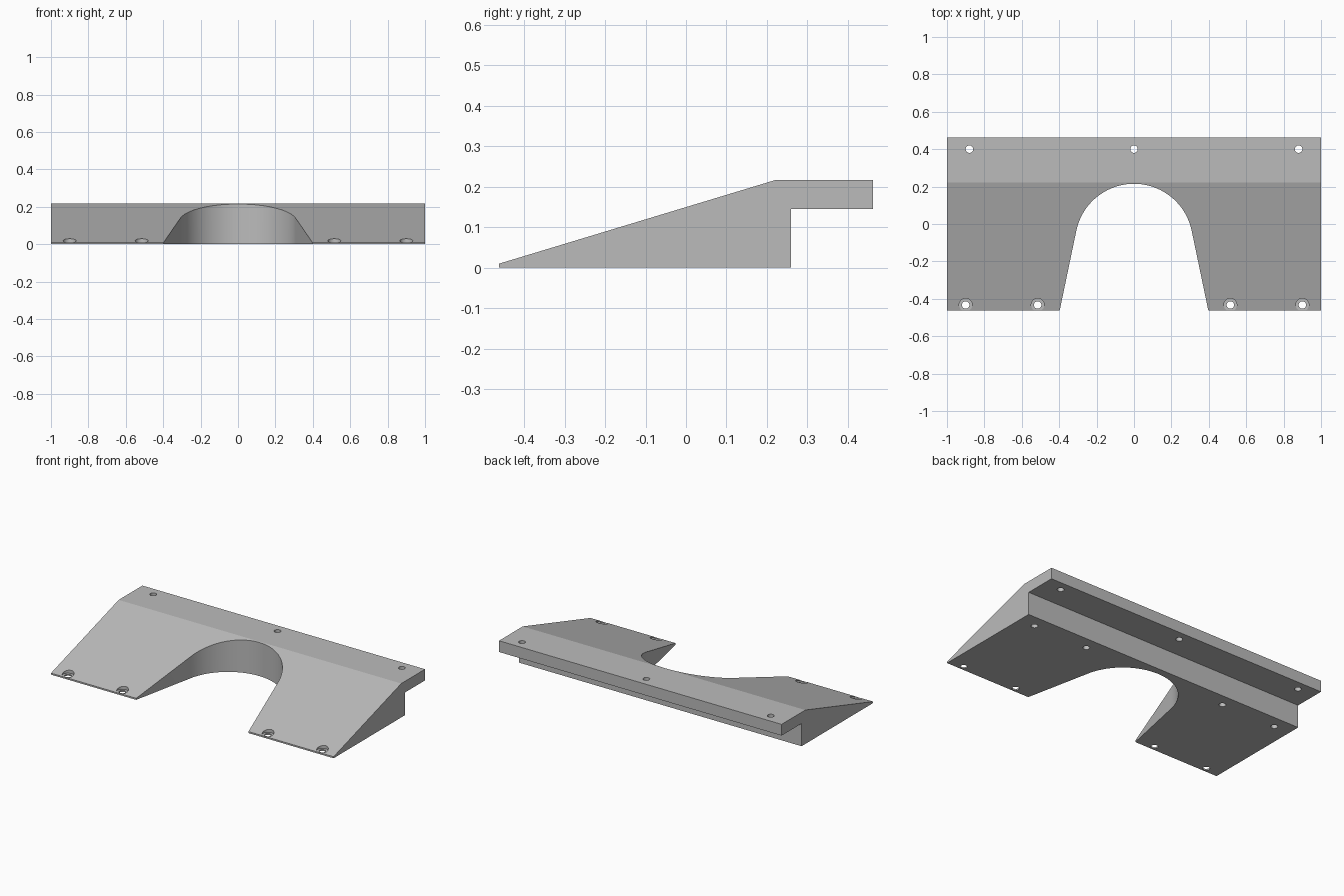
import bpy, bmesh
from math import sin, cos, radians

if "Cube" in bpy.data.objects:
    bpy.data.objects.remove(bpy.data.objects["Cube"], do_unlink=True)

grey = bpy.data.materials.new("light grey")
grey.use_nodes = True
colour = (0.5, 0.5, 0.5, 1)
grey.diffuse_color = colour
grey.node_tree.nodes["Principled BSDF"].inputs["Base Color"].default_value = colour


def prism(name, points, offset):
    """Extrude a closed outline along the offset vector."""
    bm = bmesh.new()
    face = bm.faces.new([bm.verts.new(p) for p in points])
    new = bmesh.ops.extrude_face_region(bm, geom=[face])["geom"]
    bmesh.ops.translate(bm, vec=offset,
                        verts=[v for v in new if isinstance(v, bmesh.types.BMVert)])
    bmesh.ops.recalc_face_normals(bm, faces=bm.faces)
    mesh = bpy.data.meshes.new(name)
    bm.to_mesh(mesh)
    bm.free()
    mesh.materials.append(grey)
    ob = bpy.data.objects.new(name, mesh)
    bpy.context.collection.objects.link(ob)
    return ob


def cut(ob, cutter):
    """Subtract a cutter and remove it."""
    cutter.hide_render = True
    bpy.context.view_layer.objects.active = ob
    mod = ob.modifiers.new("cut", 'BOOLEAN')
    mod.operation = 'DIFFERENCE'
    mod.solver = 'EXACT'
    mod.object = cutter
    bpy.ops.object.modifier_apply(modifier=mod.name)
    bpy.data.objects.remove(cutter, do_unlink=True)


def drill(ob, x, y, radius, low, high, sides=32):
    ring = [radians(360 * i / sides) for i in range(sides)]
    points = [(x + radius * cos(a), y + radius * sin(a), low) for a in ring]
    cut(ob, prism("drill", points, (0, 0, high - low)))


# Ramp body with a rear overhanging ledge
profile = [(-0.462, 0), (-0.462, 0.01), (0.222, 0.217), (0.462, 0.217),
           (0.462, 0.145), (0.26, 0.145), (0.26, 0)]
ramp = prism("ramp", [(-1, y, z) for y, z in profile], (2, 0, 0))

# Flared notch ending in a round arch
radius, centre, steps = 0.315, -0.1, 48
angles = [radians(11.8 + (180 - 23.6) * i / steps) for i in range(steps + 1)]
outline = [(radius * cos(a), centre + radius * sin(a), -0.1) for a in angles]
outline += [(-0.426, -0.6, -0.1), (0.426, -0.6, -0.1)]
cut(ramp, prism("notch", outline, (0, 0, 0.5)))

# Through holes in the ledge
for x in (-0.88, 0, 0.88):
    drill(ramp, x, 0.4, 0.02, 0.1, 0.3)

for side in (-1, 1):
    # Counterbored holes along the front edge
    for x in (0.515, 0.9):
        drill(ramp, side * x, -0.433, 0.035, 0.009, 0.1)
        drill(ramp, side * x, -0.433, 0.02, -0.1, 0.1)
    # Blind holes under the body
    for x in (0.505, 0.89):
        drill(ramp, side * x, 0.18, 0.02, -0.1, 0.1)

ramp.select_set(True)
bpy.context.view_layer.objects.active = ramp
bpy.ops.object.shade_smooth_by_angle(angle=radians(15))
